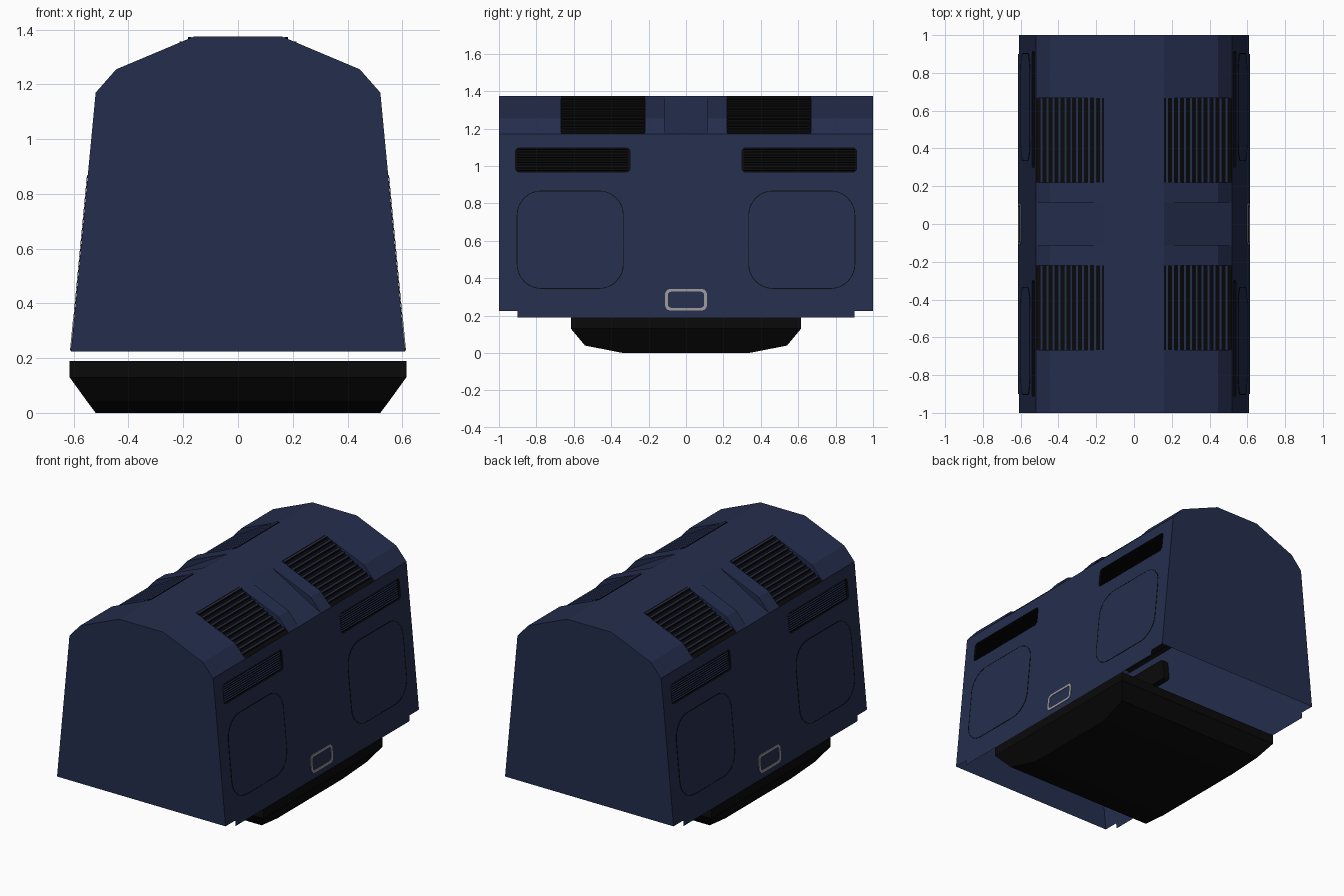
import bpy, bmesh, math
from mathutils import Matrix

if "Cube" in bpy.data.objects:
    bpy.data.objects.remove(bpy.data.objects["Cube"])


def material(name, c):
    m = bpy.data.materials.new(name)
    m.diffuse_color = (*c, 1)
    m.use_nodes = True
    m.node_tree.nodes["Principled BSDF"].inputs["Base Color"].default_value = m.diffuse_color
    return m


NAVY = material("navy", (0.018, 0.027, 0.075))
BLACK = material("black", (0.003, 0.003, 0.003))
SILVER = material("silver", (0.32, 0.31, 0.31))

K = 0.09 / 0.945                       # inward lean of the side walls


def wall_x(z):
    return 0.61 - (z - 0.225) * K


def add(name, mesh, mats, mirror=True):
    for m in mats:
        mesh.materials.append(m)
    ob = bpy.data.objects.new(name, mesh)
    bpy.context.collection.objects.link(ob)
    if mirror:
        ob.modifiers.new("mirror", 'MIRROR')
    return ob


def rrect(y0, y1, z0, z1, r, n=6):
    pts = []
    for cy, cz, a in ((y1 - r, z1 - r, 0), (y0 + r, z1 - r, 90),
                      (y0 + r, z0 + r, 180), (y1 - r, z0 + r, 270)):
        for i in range(n + 1):
            t = math.radians(a + 90 * i / n)
            pts.append((cy + r * math.cos(t), cz + r * math.sin(t)))
    return pts


def sheet(name, outlines, mat, offset=0.0, extrude=0.0, fill='BOTH'):
    """Flat (y, z) outlines, holes allowed, laid on the leaning side wall."""
    cu = bpy.data.curves.new(name, 'CURVE')
    cu.dimensions = '2D'
    cu.fill_mode = fill
    cu.extrude = extrude
    for pts in outlines:
        sp = cu.splines.new('POLY')
        sp.points.add(len(pts) - 1)
        for p, (a, b) in zip(sp.points, pts):
            p.co = (a, b, 0, 1)
        sp.use_cyclic_u = True
    tmp = bpy.data.objects.new("tmp", cu)
    bpy.context.collection.objects.link(tmp)
    dg = bpy.context.evaluated_depsgraph_get()
    me = bpy.data.meshes.new_from_object(tmp.evaluated_get(dg))
    bpy.data.objects.remove(tmp)
    me.materials.clear()
    me.transform(Matrix(((0, -K, 1, wall_x(0) + offset), (1, 0, 0, 0),
                         (0, 1, 0, 0), (0, 0, 0, 1))))
    if extrude == 0 and sum(p.normal.x for p in me.polygons) < 0:
        me.flip_normals()
    return add(name, me, [mat])


def slats(name, boxes):
    """Black bars with navy upper faces; boxes are (centre, size)."""
    bm = bmesh.new()
    for c, s in boxes:
        bmesh.ops.create_cube(bm, size=1, matrix=Matrix.Translation(c) @ Matrix.Diagonal((*s, 1)))
    bm.normal_update()
    for f in bm.faces:
        f.material_index = 1 if f.normal.z > 0.5 else 0
    me = bpy.data.meshes.new(name)
    bm.to_mesh(me)
    return add(name, me, [BLACK, NAVY])


def both(y0, y1, *rest):
    return [rrect(y0, y1, *rest), rrect(-y1, -y0, *rest)]


# side walls with skirt and vent openings
outline = [(-1, .225), (-.9, .225), (-.9, .19), (.9, .19), (.9, .225), (1, .225), (1, 1.17), (-1, 1.17)]
vents = both(.3, .912, .968, 1.097, .02)
sheet("side_wall", [outline] + vents, NAVY)

# recessed side vents
sheet("side_vent_back", vents, BLACK, offset=-.04)
sheet("side_vent_rim", vents, BLACK, offset=-.02, extrude=.02, fill='NONE')
slats("side_vent_slats", [((wall_x(z) - .019, s * .606, z), (.032, .594, .006))
                          for s in (-1, 1) for z in [.977 + .0139 * i for i in range(9)]])

# rounded door panels with dark seams
sheet("door_panel", both(.335, .903, .345, .867, .13, 8), NAVY, offset=.002)
sheet("door_seam", both(.333, .905, .343, .869, .132, 8) + both(.337, .901, .347, .865, .128, 8),
      BLACK, offset=.002, extrude=.001)

# pale frame low on each side
sheet("side_frame", [rrect(-.112, .112, .227, .343, .03), rrect(-.097, .097, .242, .328, .018)],
      SILVER, offset=.002, extrude=.002)

# roof: full section alternating with flattened recesses
A, B, C = (.16, 1.375), (.445, 1.255), (.52, 1.17)
bm = bmesh.new()


def face(pts, mat=0):
    f = bm.faces.new([bm.verts.new(p) for p in pts])
    f.material_index = mat


def strip(p, q, y0, y1, mat=0):
    face([(p[0], y0, p[1]), (q[0], y0, q[1]), (q[0], y1, q[1]), (p[0], y1, p[1])], mat)


ys = [-1, -.667, -.22, -.115, .115, .22, .667, 1]
for i, (y0, y1) in enumerate(zip(ys, ys[1:])):
    strip((0, 1.375), A, y0, y1)
    if i % 2 == 0:
        strip(A, B, y0, y1)
        strip(B, C, y0, y1)
    else:
        strip(A, C, y0, y1, 0 if i == 3 else 1)
        face([(p[0], y0, p[1]) for p in (C, B, A)])
        face([(p[0], y1, p[1]) for p in (A, B, C)])
bmesh.ops.remove_doubles(bm, verts=bm.verts, dist=.0001)
me = bpy.data.meshes.new("roof")
bm.to_mesh(me)
add("roof", me, [NAVY, BLACK])

# roof grille bars
bars = []
for k in range(11):
    x = .176 + .0315 * k
    z = A[1] + (C[1] - A[1]) * (x - A[0]) / (C[0] - A[0])
    bars += [((x, s * .4435, z), (.013, .445, .016)) for s in (-1, 1)]
slats("roof_grille_bars", bars)

# end walls
half = [(.61, .225), C, B, A]
ring = half + [(-x, z) for x, z in reversed(half)]
for name, y in (("front_wall", -1), ("back_wall", 1)):
    me = bpy.data.meshes.new(name)
    pts = [(x, y, z) for x, z in (ring if y > 0 else ring[::-1])]
    me.from_pydata(pts, [], [list(range(len(pts)))])
    if me.polygons[0].normal.y * y < 0:
        me.flip_normals()
    add(name, me, [NAVY], mirror=False)

# underbody tank: open-topped loft of rectangles
bm = bmesh.new()
loops = []
for x, y, z in ((.52, .335, 0), (.55, .54, .04), (.615, .615, .13), (.615, .615, .19)):
    loops.append([bm.verts.new((a * x, b * y, z)) for a, b in ((-1, -1), (1, -1), (1, 1), (-1, 1))])
bm.faces.new(loops[0][::-1])
for lo, hi in zip(loops, loops[1:]):
    for i in range(4):
        j = (i + 1) % 4
        bm.faces.new((lo[i], lo[j], hi[j], hi[i]))
me = bpy.data.meshes.new("underbody_tank")
bm.to_mesh(me)
add("underbody_tank", me, [BLACK], mirror=False)
